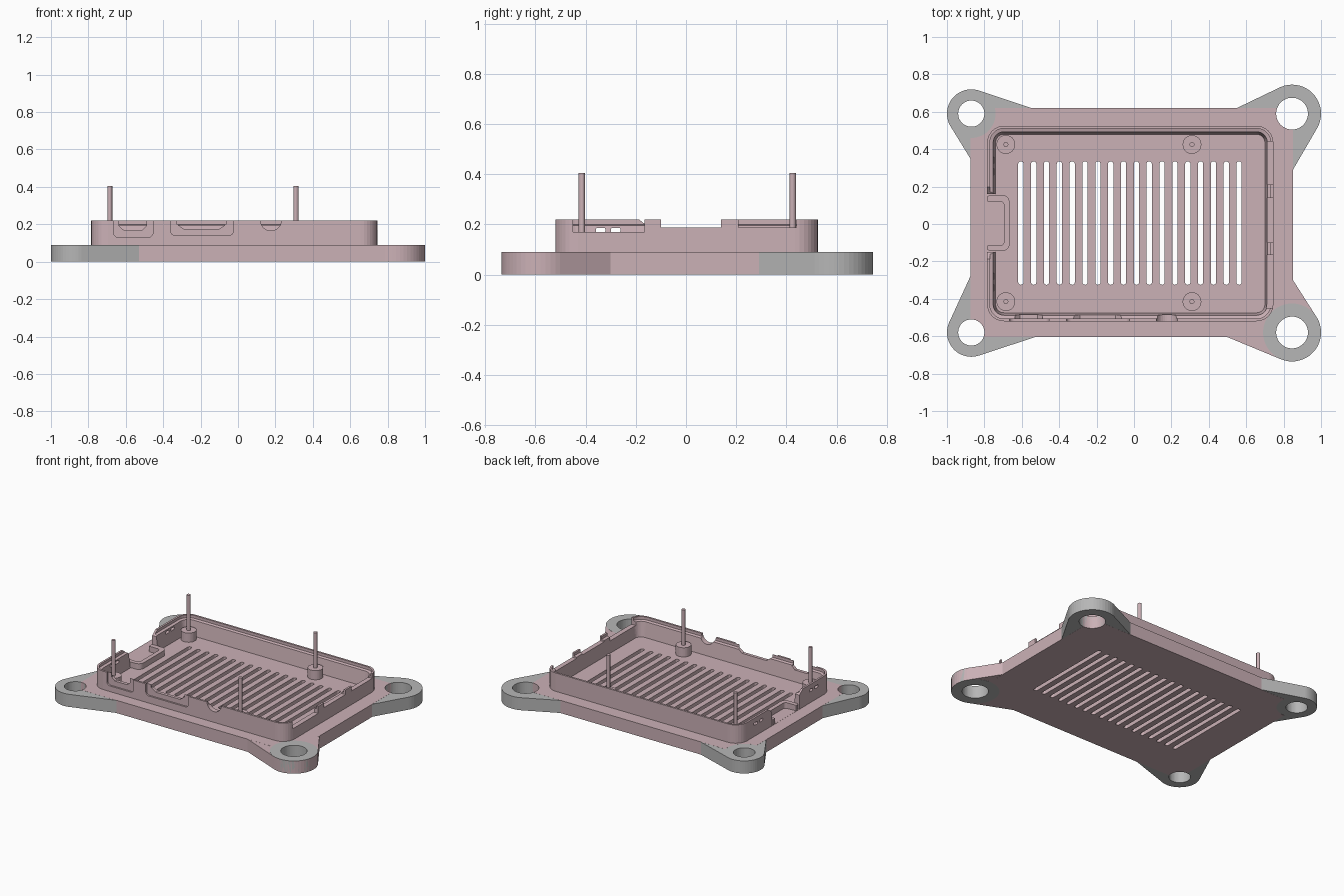
import bpy, bmesh, math
from mathutils import Vector
from mathutils.geometry import convex_hull_2d

if "Cube" in bpy.data.objects:
    bpy.data.objects.remove(bpy.data.objects["Cube"])


def material(name, rgb):
    m = bpy.data.materials.new(name)
    m.diffuse_color = (*rgb, 1)
    m.use_nodes = True
    m.node_tree.nodes["Principled BSDF"].inputs["Base Color"].default_value = m.diffuse_color
    return m


PINK = material("dusty pink", (0.60, 0.44, 0.47))
GREY = material("light grey", (0.47, 0.47, 0.47))


def make(name, bm, mat):
    bmesh.ops.recalc_face_normals(bm, faces=bm.faces)
    me = bpy.data.meshes.new(name)
    bm.to_mesh(me)
    bm.free()
    ob = bpy.data.objects.new(name, me)
    bpy.context.collection.objects.link(ob)
    me.materials.append(mat)
    return ob


def prism(name, pts, lo, hi, axis='z', mat=PINK):
    """Extrude a 2D outline along an axis (x: pts are y,z; y: pts are x,z)."""
    place = {'z': lambda a, b, h: (a, b, h),
             'y': lambda a, b, h: (a, h, b),
             'x': lambda a, b, h: (h, a, b)}[axis]
    bm = bmesh.new()
    bot = [bm.verts.new(place(a, b, lo)) for a, b in pts]
    top = [bm.verts.new(place(a, b, hi)) for a, b in pts]
    bm.faces.new(bot)
    bm.faces.new(top)
    n = len(pts)
    for i in range(n):
        j = (i + 1) % n
        bm.faces.new((bot[i], bot[j], top[j], top[i]))
    return make(name, bm, mat)


def circle(cx, cy, r, n=48):
    return [(cx + r * math.cos(2 * math.pi * i / n),
             cy + r * math.sin(2 * math.pi * i / n)) for i in range(n)]


def rounded(x0, x1, y0, y1, r, n=8):
    pts = []
    for cx, cy, a0 in ((x1 - r, y1 - r, 0), (x0 + r, y1 - r, 90),
                       (x0 + r, y0 + r, 180), (x1 - r, y0 + r, 270)):
        for i in range(n + 1):
            a = math.radians(a0 + 90 * i / n)
            pts.append((cx + r * math.cos(a), cy + r * math.sin(a)))
    return pts


def rect(x0, x1, y0, y1):
    return [(x0, y0), (x1, y0), (x1, y1), (x0, y1)]


def cut(target, pts, lo, hi, axis='z'):
    c = prism("cutter", pts, lo, hi, axis, target.data.materials[0])
    c.hide_render = True
    m = target.modifiers.new("cut", 'BOOLEAN')
    m.operation, m.solver, m.object = 'DIFFERENCE', 'EXACT', c
    bpy.context.view_layer.objects.active = target
    bpy.ops.object.modifier_apply(modifier=m.name)
    bpy.data.objects.remove(c)


# base plate with vent slots
H = 0.09
plate = prism("base_plate", rect(-0.875, 0.85, -0.605, 0.62), 0, H)
for i in range(18):
    x = -0.605 + i * 1.167 / 17
    cut(plate, rounded(x - 0.014, x + 0.014, -0.325, 0.335, 0.0135, 4), -0.1, 0.2)

# mounting ears: centre, radius, hole radius, arm anchors, disc inset in plate, pink arm
ears = [
    ("back_left", -0.87, 0.59, 0.13, 0.07, (-0.55, 0.62), (-0.875, 0.35), True, False),
    ("back_right", 0.845, 0.59, 0.155, 0.085, (0.55, 0.62), (0.85, 0.29), False, False),
    ("front_left", -0.87, -0.58, 0.13, 0.07, (-0.53, -0.605), (-0.875, -0.28), False, False),
    ("front_right", 0.845, -0.58, 0.155, 0.085, (0.50, -0.605), (0.85, -0.30), True, True),
]
for name, cx, cy, r, hole, a, b, inset, pink in ears:
    ring = circle(cx, cy, r)
    pts = ring + [a, b]
    hull = [pts[i] for i in convex_hull_2d([Vector(p) for p in pts])]
    cut(plate, ring if inset else circle(cx, cy, hole), -0.1, 0.2)
    if pink:
        arm = prism(name + "_arm", hull, 0.0005, H - 0.0005)
        cut(arm, circle(cx, cy, r - 0.001), -0.1, 0.2)
        ear = prism(name + "_ear", ring, 0, H, 'z', GREY)
    else:
        ear = prism(name + "_ear", hull, 0.0005, H - 0.0005, 'z', GREY)
    cut(ear, circle(cx, cy, hole), -0.1, 0.2)

# tray wall: stepped profile swept round a rounded rectangle
profile = [(0, 0.085), (0, 0.22), (0.014, 0.22), (0.014, 0.2),
           (0.032, 0.195), (0.046, 0.085)]
bm = bmesh.new()
loops = []
for d, z in profile:
    outline = rounded(-0.785 + d, 0.745 - d, -0.52 + d, 0.525 - d, 0.09 - d)
    loops.append([bm.verts.new((x, y, z)) for x, y in outline])
for k, la in enumerate(loops):
    lb = loops[(k + 1) % len(loops)]
    for i in range(len(la)):
        j = (i + 1) % len(la)
        bm.faces.new((la[i], la[j], lb[j], lb[i]))
wall = make("tray_wall", bm, PINK)

# right wall openings, leaving two tabs
for y0, y1, z in ((-0.45, -0.165, 0.17), (-0.10, 0.14, 0.187), (0.21, 0.44, 0.187)):
    cut(wall, rect(y0, y1, z, 0.3), 0.65, 0.8, 'x')

# front port recesses, then the ports through the wall
cut(wall, rounded(-0.665, -0.455, 0.13, 0.3, 0.025), -0.6, -0.508, 'y')
cut(wall, rounded(-0.36, -0.025, 0.14, 0.3, 0.025), -0.6, -0.508, 'y')
cut(wall, [(-0.635, 0.3), (-0.635, 0.19), (-0.61, 0.168), (-0.515, 0.168),
           (-0.49, 0.19), (-0.49, 0.3)], -0.6, -0.44, 'y')
cut(wall, [(-0.325, 0.3), (-0.325, 0.2), (-0.29, 0.175), (-0.1, 0.175),
           (-0.065, 0.2), (-0.065, 0.3)], -0.6, -0.44, 'y')
cut(wall, circle(0.176, 0.222, 0.056, 32), -0.6, -0.44, 'y')

# left wall card gap with sloped shoulders, and small light holes
cut(wall, [(-0.20, 0.23), (-0.15, 0.19), (-0.15, 0.091), (0.16, 0.091),
           (0.16, 0.19), (0.21, 0.23)], -0.9, -0.7, 'x')
for y in (-0.34, -0.28, 0.28, 0.34):
    cut(wall, rounded(y - 0.019, y + 0.019, 0.168, 0.186, 0.006, 3), -0.9, -0.7, 'x')

# raised lip around the card gap
lip = prism("card_slot_lip", rounded(-0.80, -0.665, -0.145, 0.155, 0.04), 0.085, 0.13)
cut(lip, rounded(-0.9, -0.695, -0.115, 0.12, 0.02), 0.0, 0.3)
cut(lip, rect(-0.9, -0.784, -0.3, 0.3), 0.0, 0.3)

# standoffs and pins
for x in (-0.685, 0.31):
    for y in (-0.415, 0.425):
        prism("standoff", circle(x, y, 0.05, 32), 0.085, 0.155)
        prism("pin", circle(x, y, 0.013, 20), 0.15, 0.405)
